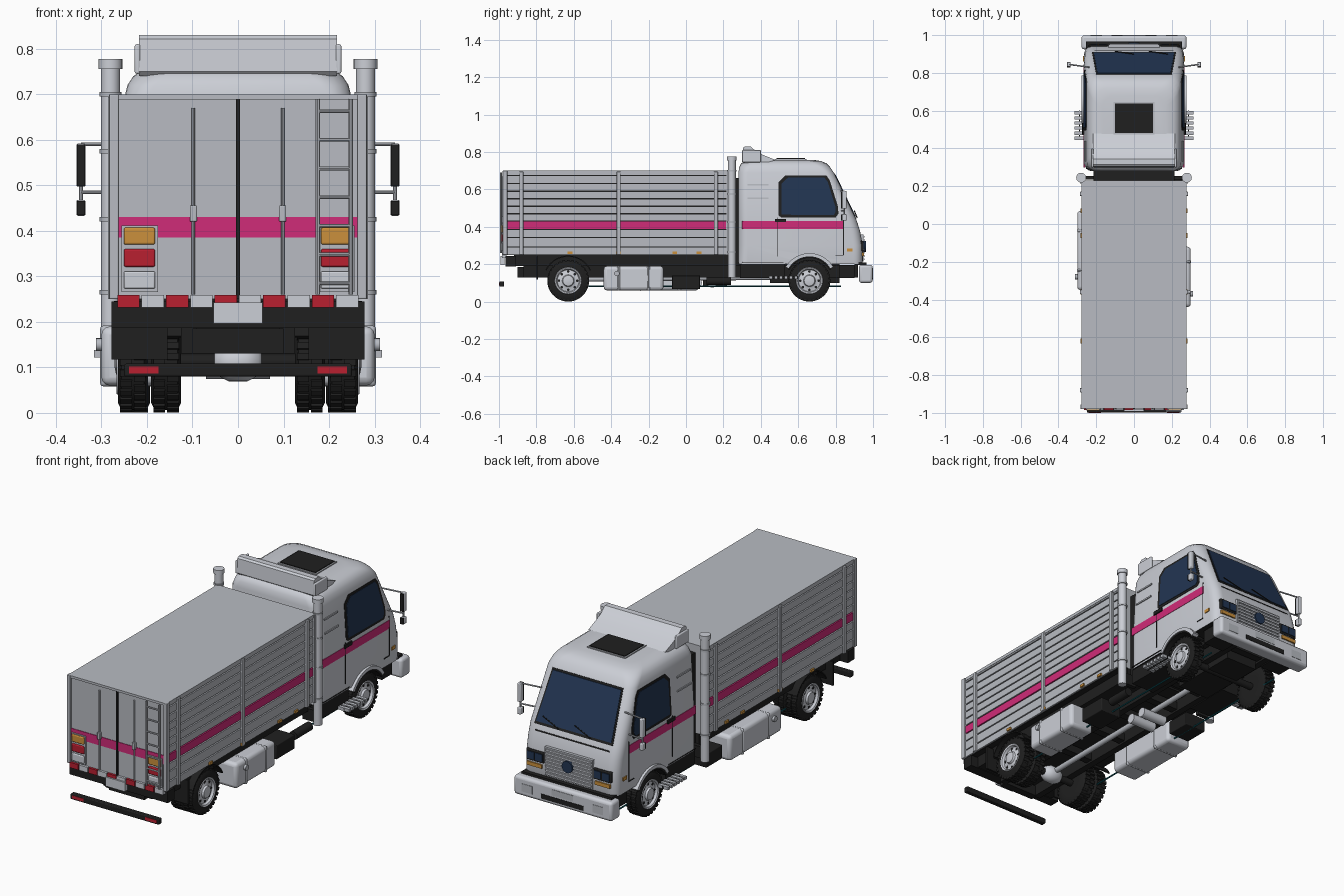
import bpy, bmesh, math
from mathutils import Vector, Matrix

if "Cube" in bpy.data.objects:
    bpy.data.objects.remove(bpy.data.objects["Cube"])

def mat(name, r, g, b):
    m = bpy.data.materials.new(name)
    m.diffuse_color = (r, g, b, 1)
    m.use_nodes = True
    m.node_tree.nodes["Principled BSDF"].inputs["Base Color"].default_value = m.diffuse_color
    return m

WHITE = mat("silver white", .60, .62, .67)
GRAY = mat("panel gray", .48, .50, .54)
BLACK = mat("black", .014, .014, .014)
NAVY = mat("navy glass", .016, .036, .085)
PINK = mat("pink", .63, .025, .19)
RED = mat("red", .48, .014, .03)
ORANGE = mat("orange", .60, .28, .045)
TEAL = mat("teal", .005, .11, .14)

def finish(name, bm, m, bevel=0):
    bmesh.ops.recalc_face_normals(bm, faces=bm.faces[:])
    me = bpy.data.meshes.new(name)
    bm.to_mesh(me)
    bm.free()
    me.materials.append(m)
    ob = bpy.data.objects.new(name, me)
    bpy.context.collection.objects.link(ob)
    if bevel:
        b = ob.modifiers.new("bevel", 'BEVEL')
        b.width, b.segments = bevel, 3
    return ob

def box(name, x0, x1, y0, y1, z0, z1, m, bevel=0):
    bm = bmesh.new()
    M = Matrix.Translation(((x0+x1)/2, (y0+y1)/2, (z0+z1)/2)) @ Matrix.Diagonal((abs(x1-x0), y1-y0, z1-z0, 1))
    bmesh.ops.create_cube(bm, size=1, matrix=M)
    return finish(name, bm, m, bevel)

def pair(name, x0, x1, *rest):
    for s in (-1, 1):
        box(name, s*x0, s*x1, *rest)

def rod(name, p, q, r, m, n=16):
    p, q = Vector(p), Vector(q)
    bm = bmesh.new()
    M = Matrix.Translation((p+q)/2) @ (q-p).to_track_quat('Z', 'Y').to_matrix().to_4x4()
    bmesh.ops.create_cone(bm, cap_ends=True, segments=n, radius1=r, radius2=r, depth=(q-p).length, matrix=M)
    return finish(name, bm, m)

def prism(name, pts, vec, m):
    bm = bmesh.new()
    f = bm.faces.new([bm.verts.new(p) for p in pts])
    g = bmesh.ops.extrude_face_region(bm, geom=[f], use_keep_orig=True)
    bmesh.ops.translate(bm, vec=vec, verts=[v for v in g['geom'] if isinstance(v, bmesh.types.BMVert)])
    return finish(name, bm, m)

def loft(name, rings, m):
    bm = bmesh.new()
    rs = [[bm.verts.new(p) for p in r] for r in rings]
    n = len(rs[0])
    for a, b in zip(rs, rs[1:]):
        for i in range(n):
            bm.faces.new((a[i], a[(i+1) % n], b[(i+1) % n], b[i]))
    bm.faces.new(rs[0])
    bm.faces.new(rs[-1])
    return finish(name, bm, m)

def lathe(name, prof, s, y, z, m, n=40):
    return loft(name, [[(s*x, y+r*math.cos(2*math.pi*i/n), z+r*math.sin(2*math.pi*i/n)) for i in range(n)] for x, r in prof], m)

def arch(name, s, y, z, r0, r1, x0, x1, a0, a1, m, n=20):
    an = [math.radians(a0+(a1-a0)*i/n) for i in range(n+1)]
    pts = [(s*x0, y+r1*math.cos(a), z+r1*math.sin(a)) for a in an]
    pts += [(s*x0, y+r0*math.cos(a), z+r0*math.sin(a)) for a in reversed(an)]
    prism(name, pts, (s*(x1-x0), 0, 0), m)

# cab shell: rounded sections stacked in z (z, half width, back, front, corner radius)
SEC = [(.20, .262, .28, .94, .04), (.215, .265, .28, .945, .05), (.30, .265, .28, .945, .05),
       (.38, .265, .28, .93, .05), (.44, .265, .28, .91, .05), (.69, .25, .28, .79, .05),
       (.72, .243, .285, .77, .06), (.74, .23, .295, .75, .07), (.752, .21, .315, .72, .07), (.758, .17, .35, .68, .07)]

def sec(z, k):
    for a, b in zip(SEC, SEC[1:]):
        if a[0] <= z <= b[0]:
            return a[k]+(b[k]-a[k])*(z-a[0])/(b[0]-a[0])

def ring(z, w, yb, yf, r):
    pts = []
    for cx, cy, a0 in ((w-r, yf-r, 0), (-w+r, yf-r, 90), (-w+r, yb+r, 180), (w-r, yb+r, 270)):
        for i in range(7):
            a = math.radians(a0+15*i)
            pts.append((cx+r*math.cos(a), cy+r*math.sin(a), z))
    return pts

FY, RY, WZ = .66, -.63, .112
cab = loft("cab_shell", [ring(*s) for s in SEC], WHITE)
cab.data.materials.append(BLACK)
for s in (-1, 1):
    cut = rod("arch_cutter", (s*.15, FY, WZ), (s*.32, FY, WZ), .13, BLACK, 40)
    cut.hide_render = True
    b = cab.modifiers.new("arch", 'BOOLEAN')
    b.operation, b.object = 'DIFFERENCE', cut
    bpy.context.view_layer.objects.active = cab
    bpy.ops.object.modifier_apply(modifier="arch")
    bpy.data.objects.remove(cut)
for p in cab.data.polygons:
    c = p.center
    inside = math.hypot(c.y-FY, c.z-WZ) < .136 and (abs(p.normal.x) < .5 or abs(c.x) < .2)
    p.material_index = int(inside)

def side_plate(name, s, pts, off, m):
    prism(name, [(s*(sec(z, 1)+off), y, z) for y, z in pts], (-s*.008, 0, 0), m)

def front_plate(name, pts, off, m):
    prism(name, [(x, sec(z, 3)+off, z) for x, z in pts], (0, -.008, 0), m)

# windscreen and cab front
front_plate("windscreen_trim", [(-.222, .443), (.222, .443), (.2, .688), (-.2, .688)], .002, BLACK)
front_plate("windscreen", [(-.213, .455), (.213, .455), (.193, .68), (-.193, .68)], .005, NAVY)
front_plate("cowl_seam", [(-.21, .412), (.21, .412), (.21, .418), (-.21, .418)], .002, BLACK)
for x in (-.1, .08):
    rod("wiper", (x, .914, .45), (x+.1, .90, .485), .003, BLACK, 6)
box("grille_panel", -.135, .135, .91, .949, .215, .36, GRAY)
for i in range(8):
    box("grille_bar", -.13, .13, .92, .955, .222+i*.0172, .231+i*.0172, WHITE)
rod("grille_disc", (0, .94, .295), (0, .962, .295), .03, NAVY, 24)
pair("headlight_case", .14, .24, .90, .95, .27, .325, BLACK, .004)
for x in (.166, .212):
    pair("headlight_lens", x-.019, x+.019, .92, .954, .279, .316, NAVY)
pair("front_indicator", .15, .235, .90, .952, .243, .262, ORANGE)
box("bumper_top_strip", -.255, .255, .90, .965, .195, .208, BLACK)
box("front_bumper", -.278, .278, .925, .998, .10, .197, WHITE, .014)
box("bumper_opening", -.12, .12, .98, 1.0, .118, .142, BLACK)
box("bumper_plate", -.06, .06, .98, 1.0, .15, .18, GRAY)
pair("fog_light", .17, .23, .98, 1.0, .125, .165, GRAY)

# cab sides
for s in (-1, 1):
    side_plate("window_trim", s, [(.495, .46), (.51, .45), (.80, .45), (.815, .47), (.812, .51), (.768, .65), (.75, .675), (.53, .675), (.495, .64)], .002, BLACK)
    side_plate("side_window", s, [(.51, .465), (.79, .462), (.80, .48), (.798, .51), (.758, .64), (.74, .663), (.545, .663), (.51, .63)], .004, NAVY)
    side_plate("cab_stripe", s, [(.30, .388), (.845, .388), (.845, .43), (.30, .43)], .002, PINK)
    for y0, y1, z0, z1 in ((.486, .49, .24, .45), (.84, .844, .25, .45), (.30, .52, .208, .212), (.80, .842, .246, .25)):
        side_plate("door_seam", s, [(y0, z0), (y1, z0), (y1, z1), (y0, z1)], .003, BLACK)
    side_plate("door_handle", s, [(.475, .425), (.535, .425), (.535, .443), (.475, .443)], .009, BLACK)
    for z in (.55, .62):
        side_plate("cab_vent", s, [(.33, z), (.44, z), (.44, z+.008), (.33, z+.008)], .005, GRAY)
    side_plate("side_marker", s, [(.86, .268), (.89, .268), (.89, .285), (.86, .285)], .004, ORANGE)
    arch("arch_flare", s, FY, WZ, .13, .147, .245, .278, 30, 150, WHITE)
    arch("arch_lip", s, FY, WZ, .122, .131, .2, .274, 28, 152, BLACK)
    # mirrors
    for z in (.485, .59):
        rod("mirror_arm", (s*.235, .83, z), (s*.345, .845, z), .004, GRAY, 8)
    rod("mirror_post", (s*.345, .845, .44), (s*.345, .845, .59), .004, GRAY, 8)
    for z0, z1 in ((.497, .592), (.433, .468)):
        box("mirror_housing", s*.335, s*.355, .835, .858, z0, z1, WHITE, .004)
        box("mirror_face", s*.336, s*.354, .829, .837, z0+.002, z1-.002, BLACK)
    # cab steps
    for i in range(6):
        box("step_bar", s*.25, s*.316, .445+i*.027, .462+i*.027, .122, .138, GRAY)
    box("step_edge", s*.285, s*.29, .445, .60, .12, .136, BLACK)
    box("step_support", s*.12, s*.255, .29, .53, .125, .20, BLACK)

# roof hatch and wind deflector
box("roof_hatch_frame", -.108, .108, .475, .645, .75, .763, GRAY)
box("roof_hatch", -.10, .10, .483, .637, .75, .767, BLACK)
prism("wind_deflector", [(-.217, y, z) for y, z in ((.30, .75), (.305, .822), (.315, .83), (.345, .83), (.365, .812), (.41, .785), (.48, .757), (.42, .74), (.31, .74))], (.434, 0, 0), WHITE)
pair("deflector_end", .215, .227, .30, .40, .745, .81, WHITE, .004)

# exhaust stacks
for s in (-1, 1):
    rod("exhaust_stack", (s*.28, .245, .13), (s*.28, .245, .775), .021, WHITE, 20)
    rod("stack_cap", (s*.28, .245, .755), (s*.28, .245, .777), .026, WHITE, 20)
    for z in (.26, .42, .57, .695):
        rod("stack_band", (s*.28, .245, z), (s*.28, .245, z+.01), .0245, GRAY, 20)
    box("stack_bracket", s*.2, s*.27, .235, .255, .14, .2, BLACK)
box("cab_gap_panel", -.215, .215, .225, .29, .19, .66, BLACK)

# cargo body
box("cargo_core", -.268, .268, -.96, .22, .25, .69, BLACK)
box("cargo_roof", -.278, .278, -.965, .23, .684, .70, GRAY)
box("cargo_front_wall", -.275, .275, .215, .23, .25, .69, GRAY)
LV = [.25, .292, .343, .385, .431, .47, .51, .55, .59, .632, .674, .698]
for z0, z1 in zip(LV, LV[1:]):
    pair("side_slat", .26, .276, -.965, .228, z0+.003, z1-.003, PINK if z0 == .385 else GRAY)
for y in (-.88, -.36, .16):
    pair("side_post", .27, .286, y-.011, y+.011, .25, .695, GRAY, .003)
pair("corner_post", .262, .283, -.98, -.955, .25, .70, GRAY, .003)
pair("front_corner_post", .262, .283, .213, .232, .25, .70, GRAY)
for y in (-.62, -.36, -.06, .07):
    pair("body_marker", .27, .284, y-.013, y+.013, .255, .268, ORANGE)

# rear doors
box("rear_doors", -.265, .265, -.972, -.95, .25, .695, GRAY)
box("door_top_rail", -.27, .27, -.978, -.95, .688, .70, GRAY)
box("rear_stripe", -.262, .262, -.975, -.965, .385, .43, PINK)
box("door_gap", -.004, .004, -.979, -.965, .25, .69, BLACK)
for s in (-1, 1):
    rod("lock_rod", (s*.098, -.979, .26), (s*.098, -.979, .67), .004, GRAY, 8)
    box("lock_handle", s*.09, s*.106, -.988, -.97, .42, .456, GRAY, .003)
    box("lamp_frame", s*.176, s*.256, -.981, -.965, .266, .412, GRAY)
    for m, z0, z1 in ((ORANGE, .37, .407), (RED, .321, .36), (WHITE, .273, .311)):
        box("rear_lamp", s*.182, s*.251, -.988, -.975, z0, z1, m, .004)
for x in (.175, .248):
    rod("ladder_rail", (x, -.99, .26), (x, -.99, .69), .005, GRAY, 8)
for i in range(7):
    rod("ladder_rung", (.175, -.99, .285+i*.063), (.248, -.99, .285+i*.063), .004, GRAY, 8)
for i in range(10):
    x = -.267+i*.0534
    box("reflector_strip", x+.002, x+.051, -.984, -.96, .232, .259, WHITE if i % 2 else RED)
box("rear_plate", -.054, .054, -.992, -.97, .196, .243, WHITE)

# lower frame and rear bar
box("body_rail", -.235, .235, -.92, .23, .19, .25, BLACK)
box("rear_beam", -.278, .278, -.965, -.91, .187, .245, BLACK)
box("tow_beam", -.10, .10, -.90, -.86, .13, .185, BLACK)
pair("mud_flap", .155, .278, -.80, -.79, .117, .24, BLACK)
box("rear_bar", -.25, .25, -.998, -.972, .08, .108, BLACK, .004)
pair("rear_bar_reflector", .175, .24, -1.0, -.98, .087, .102, RED)
pair("chassis_rail", .09, .125, -.87, .92, .13, .195, BLACK)
pair("front_rail_end", .12, .24, .82, .90, .125, .195, BLACK)
for y in (-.45, -.2, .0, .2, .4, .85):
    box("cross_member", -.10, .10, y-.02, y+.02, .14, .18, BLACK)
box("engine_block", -.09, .09, .45, .82, .10, .20, BLACK)
rod("drive_shaft", (0, -.6, .12), (0, .45, .13), .014, GRAY)
for y in (RY, FY):
    rod("axle", (-.2, y, WZ), (.2, y, WZ), .018, BLACK)
lathe("differential", [(-.055, .012), (-.045, .03), (-.02, .043), (.02, .043), (.045, .03), (.055, .012)], 1, RY, WZ, WHITE, 24)
for y in (.06, .14):
    rod("air_cylinder", (-.07, y, .10), (.07, y, .10), .025, WHITE)

# tanks and boxes on the sides
for s, y0, y1 in ((1, -.44, -.12), (-1, -.35, .07)):
    box("fuel_tank", s*.16, s*.30, y0, y1, .06, .19, WHITE, .018)
    for t in (.25, .75):
        y = y0+(y1-y0)*t
        box("tank_strap", s*.158, s*.303, y-.008, y+.008, .058, .192, GRAY, .018)
    rod("tank_cap", (s*.295, y0+.07, .15), (s*.312, y0+.07, .15), .014, GRAY)
box("battery_box", .15, .27, -.075, .075, .067, .14, BLACK, .004)
rod("side_air_tank", (.235, .11, .11), (.235, .24, .11), .022, BLACK)
box("left_tool_box", -.27, -.15, .09, .22, .08, .15, BLACK, .004)
for s in (-1, 1):
    rod("teal_line", (s*.2, -.52, .083), (s*.2, .83, .083), .004, TEAL, 8)
    arch("rear_guard", s, RY, WZ, .128, .134, .12, .272, 25, 155, BLACK)

# wheels
def tyre(s, x, y):
    lathe("tyre", [(x, .06), (x, .09), (x+.008, .106), (x+.058, .106), (x+.066, .09), (x+.066, .072), (x+.05, .068)], s, y, WZ, BLACK)
    bm = bmesh.new()
    for i in range(56):
        M = Matrix.Rotation(2*math.pi*i/56, 4, 'X') @ Matrix.Translation((s*(x+(.018 if i % 2 else .048)), 0, .106))
        bmesh.ops.create_cube(bm, size=1, matrix=M @ Matrix.Diagonal((.026, .015, .011, 1)))
    bmesh.ops.translate(bm, vec=(0, y, WZ), verts=bm.verts[:])
    finish("tyre_tread", bm, BLACK)

for s in (-1, 1):
    tyre(s, .125, RY)
    for x, y in ((.198, RY), (.193, FY)):
        tyre(s, x, y)
        lathe("wheel_rim", [(x+.04, .066), (x+.065, .073), (x+.069, .07), (x+.066, .063), (x+.054, .058), (x+.056, .04), (x+.06, .032), (x+.07, .028), (x+.073, .012)], s, y, WZ, WHITE)
        for i in range(8):
            a = i*math.pi/4
            c = Vector((s*(x+.05), y+.049*math.cos(a), WZ+.049*math.sin(a)))
            rod("rim_hole", c, c+Vector((s*.0065, 0, 0)), .007, BLACK, 10)

# smooth shading with sharp edges kept
for o in bpy.context.scene.objects:
    o.select_set(True)
bpy.context.view_layer.objects.active = cab
bpy.ops.object.shade_smooth_by_angle(angle=math.radians(35))
